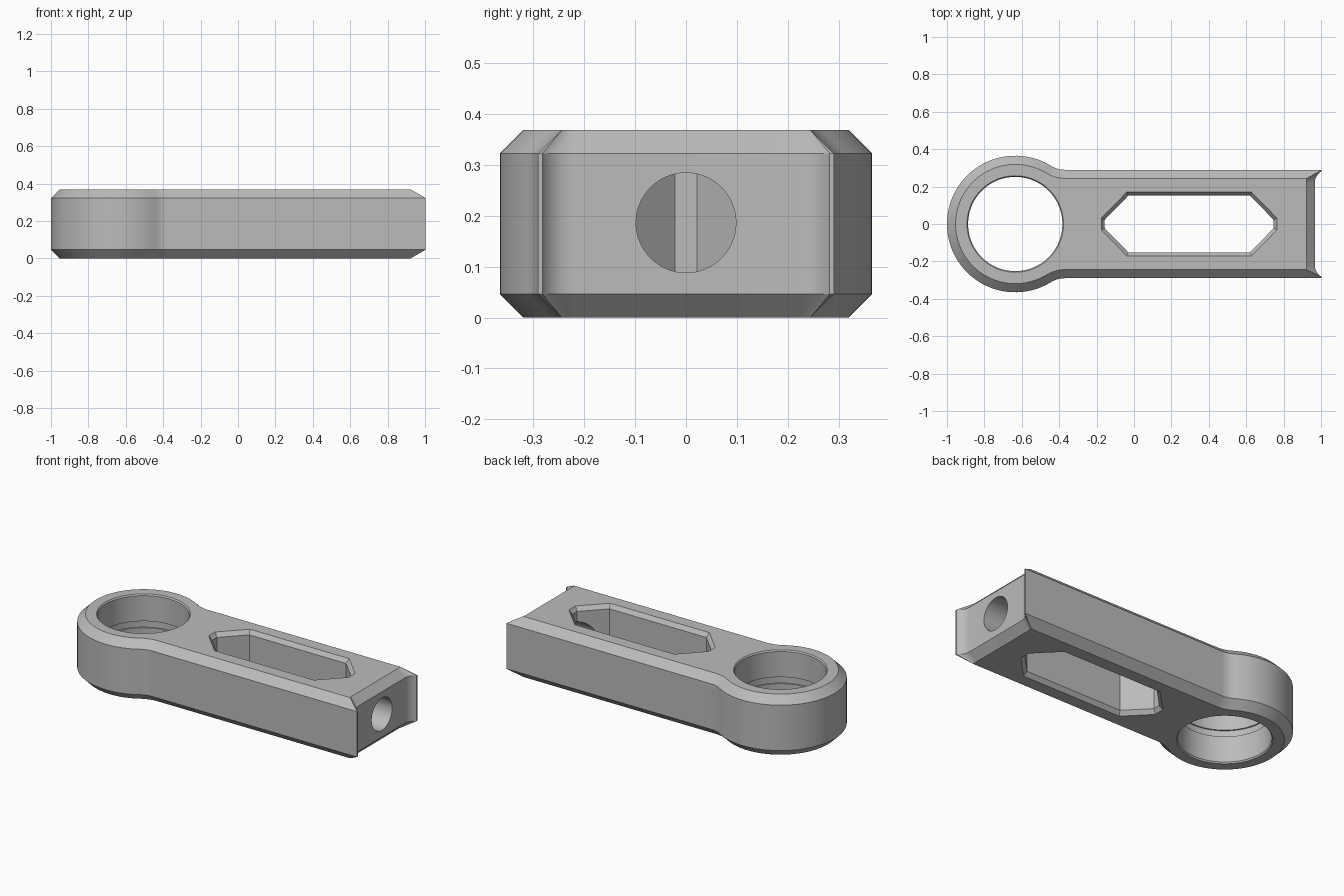
import bpy, bmesh
from math import sin, cos, pi, asin, atan2, hypot, radians
from mathutils import Matrix

if "Cube" in bpy.data.objects:
    bpy.data.objects.remove(bpy.data.objects["Cube"], do_unlink=True)

H, CHAMFER = 0.368, 0.046          # thickness and outer edge bevel
EYE_X, EYE_R = -0.635, 0.365       # round end
HALF_W = 0.29                      # half width of the arm

metal = bpy.data.materials.new("machined grey")
metal.use_nodes = True
grey = (0.5, 0.5, 0.5, 1)
metal.diffuse_color = grey
metal.node_tree.nodes["Principled BSDF"].inputs["Base Color"].default_value = grey


def arc(cx, cy, r, a0, a1, n):
    return [(cx + r * cos(a0 + (a1 - a0) * i / n),
             cy + r * sin(a0 + (a1 - a0) * i / n)) for i in range(n + 1)]


def loft(name, rings, matrix=Matrix()):
    """Closed solid through rings of (points, z) with equal point counts."""
    bm = bmesh.new()
    loops = [[bm.verts.new((x, y, z)) for x, y in pts] for pts, z in rings]
    for a, b in zip(loops, loops[1:]):
        for i in range(len(a)):
            j = (i + 1) % len(a)
            bm.faces.new((a[i], a[j], b[j], b[i]))
    bm.faces.new(loops[0][::-1])
    bm.faces.new(loops[-1])
    bmesh.ops.recalc_face_normals(bm, faces=bm.faces)
    bm.transform(matrix)
    mesh = bpy.data.meshes.new(name)
    bm.to_mesh(mesh)
    bm.free()
    mesh.materials.append(metal)
    obj = bpy.data.objects.new(name, mesh)
    bpy.context.collection.objects.link(obj)
    return obj


def outline(d):
    """Arm outline, moved inwards by d."""
    # flared square end
    flare_r, flare_y = 0.071, 0.22
    flare_x = 0.967 + flare_r
    r = flare_r + d
    lip = asin((0.282 - 0.83 * d - flare_y) / r)
    half = arc(flare_x, flare_y, r, pi, pi - lip, 10)
    half.append((half[-1][0], HALF_W - d))
    # concave neck, then the round eye
    neck_x, neck_r = -0.37, 0.14
    neck_y = HALF_W + neck_r
    a = atan2(neck_y, neck_x - EYE_X)
    half += arc(neck_x, neck_y, neck_r + d, -pi / 2, a - pi, 12)
    half += arc(EYE_X, 0, EYE_R - d, a, pi, 40)[1:]
    return half + [(x, -y) for x, y in reversed(half[:-1])]


def circle(r, cx=0, n=96):
    return arc(cx, 0, r, 0, 2 * pi, n)[:-1]


def slot(d):
    """Long hexagonal-ended window, grown outwards by d."""
    mid, end, shoulder = 0.295, 0.452 + d, 0.325 + d * 0.5
    q = [(end, 0.022 + d * 0.5), (shoulder, 0.152 + d)]
    q += [(-x, y) for x, y in reversed(q)]
    q += [(x, -y) for x, y in reversed(q)]
    return [(mid + x, y) for x, y in q]


# Bevelled arm body
arm = loft("link_arm", [(outline(CHAMFER), 0), (outline(0), CHAMFER),
                        (outline(0), H - CHAMFER), (outline(CHAMFER), H)])

# Bore with eased rims and a shallow groove half way down
bore_steps = [(0.258, -0.05), (0.258, 0), (0.252, 0.008),
              (0.252, 0.165), (0.26, 0.165), (0.26, 0.205), (0.252, 0.205),
              (0.252, H - 0.008), (0.258, H), (0.258, H + 0.05)]
bore = loft("bore_cutter", [(circle(r, EYE_X), z) for r, z in bore_steps])

# Window with bevelled rims
slot_steps = [(0.018, -0.05), (0.018, 0), (0, 0.025),
              (0, H - 0.025), (0.018, H), (0.018, H + 0.05)]
window = loft("window_cutter", [(slot(d), z) for d, z in slot_steps])

# Screw hole through the square end into the window
to_x = Matrix.Translation((0, 0, 0.186)) @ Matrix.Rotation(radians(90), 4, "Y")
screw = loft("screw_hole_cutter", [(circle(0.098, n=64), 0.5),
                                   (circle(0.098, n=64), 1.1)], to_x)

bpy.ops.object.select_all(action="DESELECT")
bpy.context.view_layer.objects.active = arm
arm.select_set(True)
for cutter in (bore, window, screw):
    cutter.hide_render = True
    mod = arm.modifiers.new(cutter.name, "BOOLEAN")
    mod.operation, mod.solver, mod.object = "DIFFERENCE", "EXACT", cutter
    bpy.ops.object.modifier_apply(modifier=mod.name)
    bpy.data.objects.remove(cutter, do_unlink=True)

bpy.ops.object.shade_smooth_by_angle(angle=radians(25))
